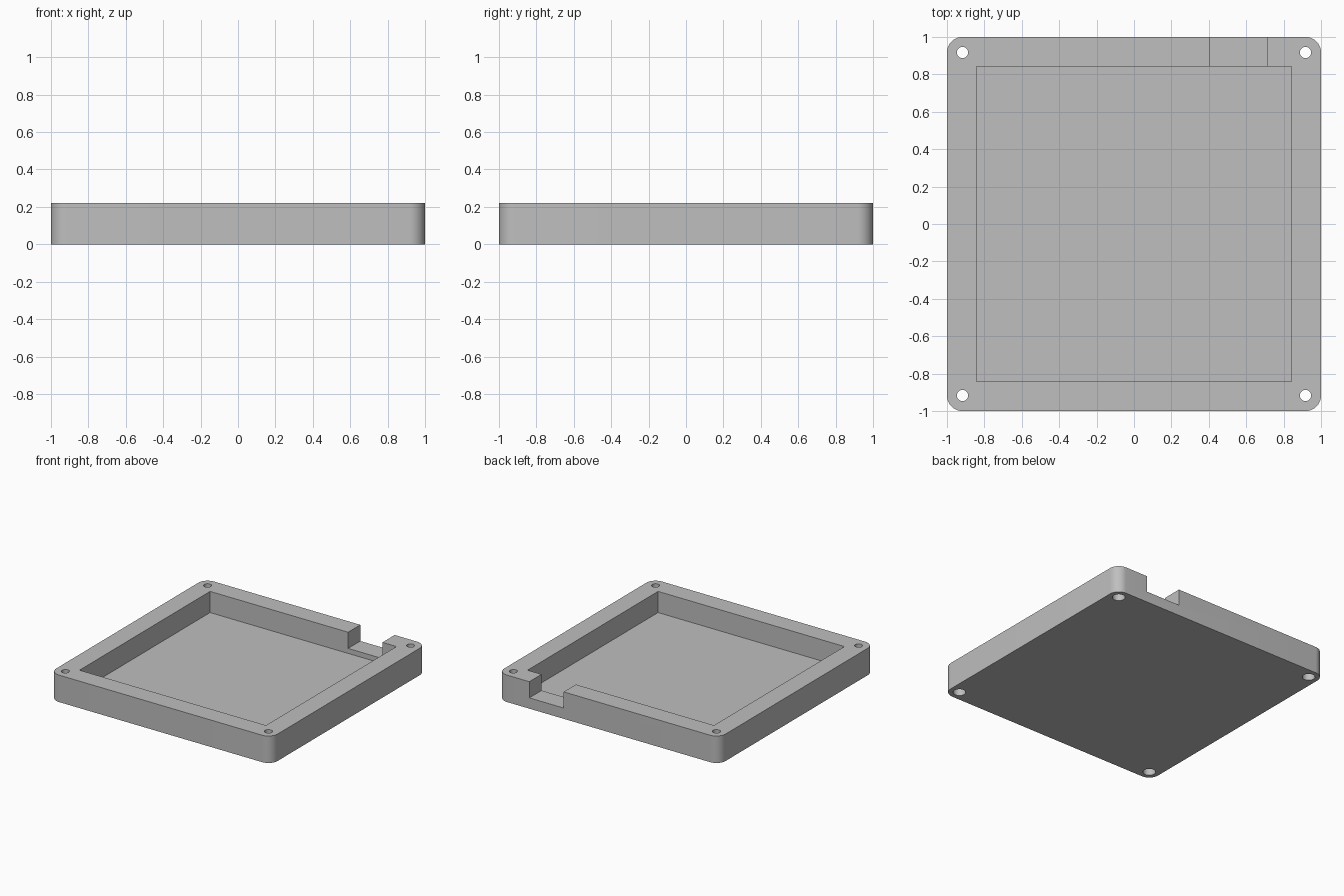
import bpy
import bmesh
import math
from mathutils import Matrix

cube = bpy.data.objects.get("Cube")
if cube:
    bpy.data.objects.remove(cube, do_unlink=True)

HEIGHT = 0.22        # overall height
FLOOR = 0.047        # top of the tray floor
INNER = 0.842        # half width of the pocket
HOLE_POS = 0.917     # screw hole offset from the centre
CORNER = 0.083       # outer corner radius
OVER = 0.05          # how far cutters overshoot

grey = bpy.data.materials.new("plain grey")
grey.use_nodes = True
colour = (0.52, 0.52, 0.52, 1)
grey.diffuse_color = colour
grey.node_tree.nodes["Principled BSDF"].inputs["Base Color"].default_value = colour


def add_object(name, bm):
    mesh = bpy.data.meshes.new(name)
    bmesh.ops.recalc_face_normals(bm, faces=bm.faces)
    bm.to_mesh(mesh)
    bm.free()
    mesh.materials.append(grey)
    obj = bpy.data.objects.new(name, mesh)
    bpy.context.collection.objects.link(obj)
    return obj


def box(name, x0, x1, y0, y1, z0, z1):
    bm = bmesh.new()
    size = Matrix.Diagonal((x1 - x0, y1 - y0, z1 - z0, 1))
    centre = Matrix.Translation(((x0 + x1) / 2, (y0 + y1) / 2, (z0 + z1) / 2))
    bmesh.ops.create_cube(bm, size=1, matrix=centre @ size)
    return add_object(name, bm)


def cylinder(name, x, y, radius, z0, z1):
    bm = bmesh.new()
    bmesh.ops.create_cone(bm, cap_ends=True, segments=32, radius1=radius,
                          radius2=radius, depth=z1 - z0,
                          matrix=Matrix.Translation((x, y, (z0 + z1) / 2)))
    return add_object(name, bm)


# Outer block with rounded vertical corners
bm = bmesh.new()
bmesh.ops.create_cube(bm, size=1, matrix=Matrix.Translation((0, 0, HEIGHT / 2))
                      @ Matrix.Diagonal((2, 2, HEIGHT, 1)))
uprights = [e for e in bm.edges if abs(e.verts[0].co.z - e.verts[1].co.z) > 0.1]
bmesh.ops.bevel(bm, geom=uprights, offset=CORNER, segments=12, profile=0.5,
                affect='EDGES')
tray = add_object("tray_body", bm)

# Square pocket and the notch through the back wall
cutters = [
    box("pocket_cutter", -INNER, INNER, -INNER, INNER, FLOOR, HEIGHT + OVER),
    box("notch_cutter", 0.405, 0.715, INNER - OVER, 1 + OVER, 0.088, HEIGHT + OVER),
]

# Corner screw holes, widened underneath for the screw heads
for sx in (-1, 1):
    for sy in (-1, 1):
        x, y = sx * HOLE_POS, sy * HOLE_POS
        cutters.append(cylinder("hole_cutter", x, y, 0.03, -OVER, HEIGHT + OVER))
        cutters.append(cylinder("screw_head_cutter", x, y, 0.047, -OVER, 0.07))

for cutter in cutters:
    cutter.hide_render = True
    mod = tray.modifiers.new(cutter.name, 'BOOLEAN')
    mod.operation = 'DIFFERENCE'
    mod.solver = 'EXACT'
    mod.object = cutter

# Bake the cuts and discard the cutters
bpy.context.view_layer.update()
depsgraph = bpy.context.evaluated_depsgraph_get()
cut_mesh = bpy.data.meshes.new_from_object(tray.evaluated_get(depsgraph))
tray.modifiers.clear()
tray.data = cut_mesh
tray.data.materials.clear()
tray.data.materials.append(grey)
for polygon in tray.data.polygons:
    polygon.material_index = 0
for cutter in cutters:
    bpy.data.objects.remove(cutter, do_unlink=True)

# Smooth the round corners and holes, keep the edges crisp
bpy.ops.object.select_all(action='DESELECT')
tray.select_set(True)
bpy.context.view_layer.objects.active = tray
bpy.ops.object.shade_smooth_by_angle(angle=math.radians(30))
